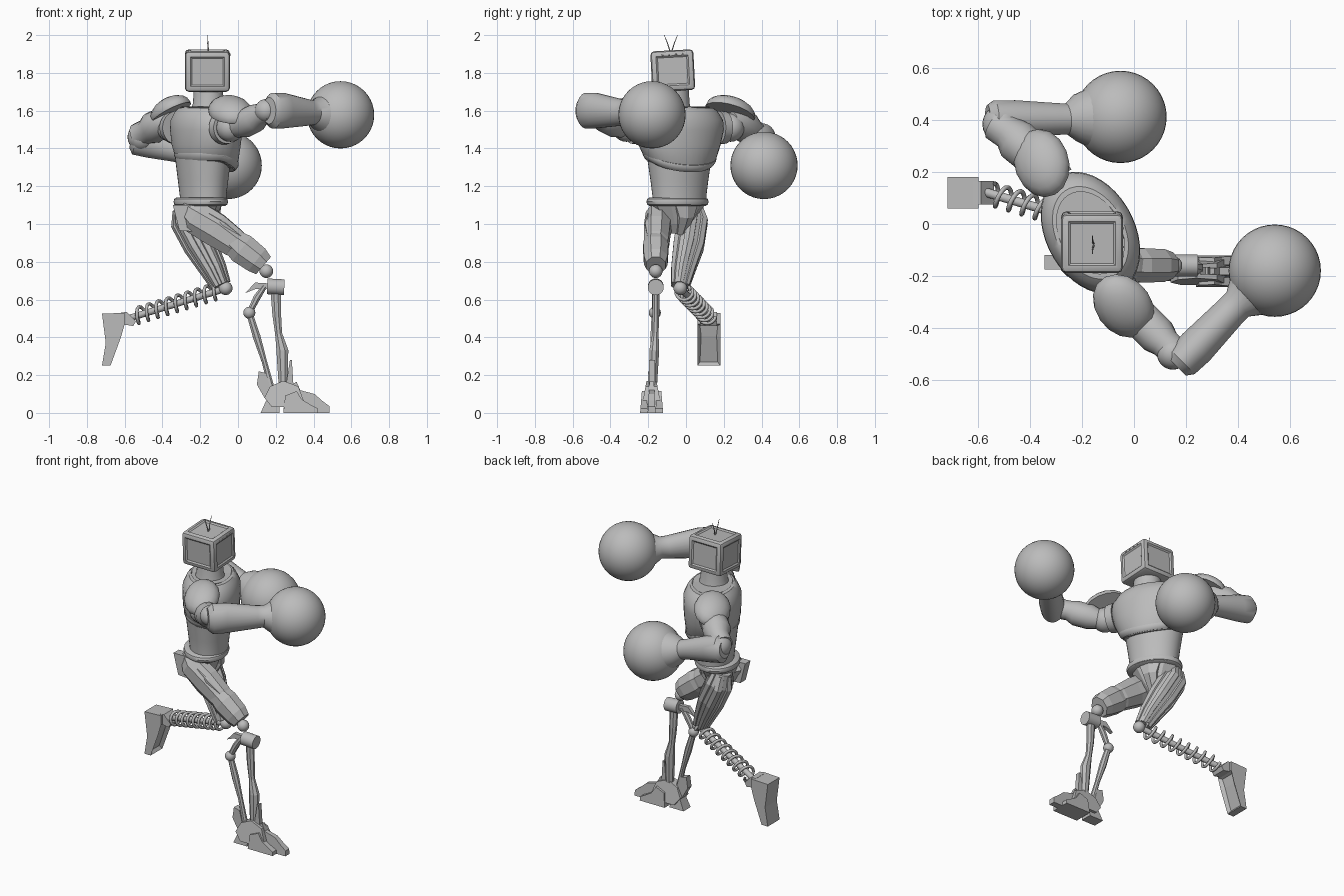
import bpy, bmesh, math
from mathutils import Vector as V, Matrix, Euler

cube = bpy.data.objects.get("Cube")
if cube:
    bpy.data.objects.remove(cube)

grey = bpy.data.materials.new("grey_metal")
grey.use_nodes = True
GREY = (0.5, 0.5, 0.5, 1)
grey.diffuse_color = GREY
grey.node_tree.nodes["Principled BSDF"].inputs["Base Color"].default_value = GREY

TWIST = math.radians(28)                                 # chest direction
CHEST = V((math.cos(TWIST), math.sin(TWIST), 0))
SIDE = V((CHEST.y, -CHEST.x, 0))                         # towards the front arm


def finish(name, bm, smooth=35):
    bmesh.ops.recalc_face_normals(bm, faces=bm.faces)
    me = bpy.data.meshes.new(name)
    bm.to_mesh(me)
    bm.free()
    me.materials.append(grey)
    ob = bpy.data.objects.new(name, me)
    bpy.context.collection.objects.link(ob)
    if smooth:
        bpy.ops.object.select_all(action='DESELECT')
        ob.select_set(True)
        bpy.context.view_layer.objects.active = ob
        bpy.ops.object.shade_smooth_by_angle(angle=math.radians(smooth))
    return ob


def loft(name, stations, sides=24, hint=(0, 0, 1), smooth=35):
    """Skin rings (x, y, z, side radius, up radius) along a path."""
    bm = bmesh.new()
    pts = [V(s[:3]) for s in stations]
    rings = []
    for i, s in enumerate(stations):
        d = (pts[min(i + 1, len(pts) - 1)] - pts[max(i - 1, 0)]).normalized()
        u = d.cross(V(hint)).normalized()
        v = u.cross(d)
        ru, rv = s[3], s[-1]
        ring = []
        for k in range(sides):
            a = math.tau * (k + 0.5) / sides
            ring.append(bm.verts.new(pts[i] + u * ru * math.cos(a) + v * rv * math.sin(a)))
        rings.append(ring)
    for a, b in zip(rings, rings[1:]):
        for k in range(sides):
            j = (k + 1) % sides
            bm.faces.new((a[k], a[j], b[j], b[k]))
    bm.faces.new(rings[0])
    bm.faces.new(rings[-1])
    return finish(name, bm, smooth)


def ball(name, p, r, seg=24):
    bm = bmesh.new()
    bmesh.ops.create_uvsphere(bm, u_segments=seg, v_segments=seg // 2, radius=r,
                              matrix=Matrix.Translation(p))
    return finish(name, bm)


def prism(name, outline, y0, y1, pinch=1.0, recess=False):
    """Extrude an x-z outline along y; pinch narrows the top."""
    bm = bmesh.new()
    top = max(z for x, z in outline)
    low = min(z for x, z in outline)
    mid = (y0 + y1) / 2
    ends = []
    for y in (y0, y1):
        ends.append([bm.verts.new((x, mid + (y - mid) * (1 + (pinch - 1) * (z - low) / (top - low)), z))
                     for x, z in outline])
        bm.faces.new(ends[-1])
    n = len(outline)
    for k in range(n):
        j = (k + 1) % n
        bm.faces.new((ends[0][k], ends[0][j], ends[1][j], ends[1][k]))
    if recess:
        bmesh.ops.recalc_face_normals(bm, faces=bm.faces)
        picked = [f for f in bm.faces if f.normal.x > 0.85 and f.normal.z < 0]
        bmesh.ops.inset_region(bm, faces=picked, thickness=0.02, depth=-0.02)
    return finish(name, bm, 0)


def upright(name, rings, cx, cy, sides=40, smooth=35):
    """Rings (z, half width, half depth) facing the chest direction."""
    return loft(name, [(cx, cy, z, w, d) for z, w, d in rings], sides, CHEST, smooth)


# Head: bevelled box with recessed panels
bm = bmesh.new()
bmesh.ops.create_cube(bm, size=1)
bmesh.ops.scale(bm, vec=(0.238, 0.228, 0.215), verts=bm.verts)
bmesh.ops.bevel(bm, geom=bm.edges[:], offset=0.02, segments=2, affect='EDGES', profile=0.5)
panels = [f for f in bm.faces if f.calc_area() > 0.02 and f.normal.z > -0.5]
bmesh.ops.inset_individual(bm, faces=panels, thickness=0.012, depth=0)
bmesh.ops.inset_individual(bm, faces=panels, thickness=0.012, depth=-0.007)
head = finish("head", bm)
head.location = (-0.162, -0.07, 1.812)
head.rotation_euler = Euler((math.radians(3), 0, 0))
for i in range(4):
    ball("head_rivet", (-0.045, -0.125 + i * 0.036, 1.893 + i * 0.002), 0.006, 8)
for y in (-0.115, -0.045):
    loft("antenna", [(-0.155, -0.08, 1.9, 0.004), (-0.16, (y - 0.08) / 2, 1.955, 0.003),
                     (-0.16, y, 2.0, 0.0015)], 6, (1, 0, 0))

# Trunk: the chest and its rim dip at the front
upright("neck", [(1.58, .1, .1), (1.64, .085, .08), (1.74, .08, .075)], -.157, -.065)
chest = upright("chest", [(1.33, .17, .14), (1.36, .2, .155), (1.42, .23, .168), (1.5, .25, .172),
                          (1.55, .245, .17), (1.595, .215, .15), (1.615, .19, .132), (1.622, .17, .12),
                          (1.61, .155, .105)], -.168, -.034)
rim = upright("chest_rim", [(1.335, .18, .145), (1.345, .19, .154), (1.365, .203, .162), (1.375, .203, .162)],
              -.168, -.034)
for part in (chest, rim):
    for v in part.data.vertices:
        if v.co.z < 1.4:
            v.co.z -= 0.4 * max(0, (v.co - V((-.168, -.034, 0))).dot(CHEST))
upright("waist", [(1.1, .15, .115), (1.15, .15, .115), (1.23, .16, .125), (1.36, .18, .14)], -.185, -.035)
upright("belt", [(1.095, .155, .12), (1.103, .167, .132), (1.118, .172, .136),
                 (1.133, .167, .132), (1.14, .155, .12)], -.197, -.045)
upright("pelvis", [(.95, .05, .05), (1.0, .085, .08), (1.1, .15, .115)], -.21, -.045, 10, 0)
at = V((-.21, -.045, 0)) + CHEST * .09
loft("front_hip_plate", [(*(at + V((0, 0, 1.1))), .075, .03), (*(at + V((0, 0, 1.04))), .05, .03),
                         (*(at - CHEST * .05 + V((0, 0, .95))), .03, .02)], 6, CHEST, 0)
prism("side_hip_plate", [(-.345, 1.1), (-.175, 1.1), (-.2, 1.0), (-.235, .96), (-.31, .965)], -.175, -.12)

# Shoulder caps: flat tilted half domes over ball joints
for label, p, s in (("front", V((-.04, -.315, 1.595)), 1), ("back", V((-.355, .235, 1.595)), -1)):
    bm = bmesh.new()
    bmesh.ops.create_uvsphere(bm, u_segments=16, v_segments=10, radius=1)
    cut = bmesh.ops.bisect_plane(bm, geom=bm.verts[:] + bm.edges[:] + bm.faces[:],
                                 plane_co=(0, 0, -.1), plane_no=(0, 0, -1), clear_outer=True)
    open_edge = [e for e in cut['geom_cut'] if isinstance(e, bmesh.types.BMEdge)]
    bmesh.ops.edgeloop_fill(bm, edges=open_edge)
    bmesh.ops.scale(bm, vec=(0.14, 0.11, 0.075), verts=bm.verts)
    up = (V((0, 0, 1)) + SIDE * s * .4 - CHEST * .3).normalized()
    across = up.cross(SIDE * s).normalized()
    turn = Matrix((across.cross(up), across, up)).transposed()
    bmesh.ops.transform(bm, matrix=Matrix.Translation(p) @ turn.to_4x4(), verts=bm.verts)
    finish(label + "_shoulder_cap", bm)
    joint = p - V((0, 0, .085))
    ball(label + "_shoulder_ball", joint, .075)
    a, b = joint - SIDE * s * .075, joint - SIDE * s * .03
    loft(label + "_shoulder_socket", [(*a, .09), (*b, .085)])

# Front arm
loft("front_upper_arm", [(-.02, -.33, 1.51, .055), (.03, -.37, 1.53, .075), (.09, -.43, 1.56, .075), (.12, -.46, 1.58, .06),
                         (.17, -.51, 1.6, .06)], 16)
ball("front_elbow", (.15, -.5, 1.6), .062)
loft("front_forearm", [(.165, -.55, 1.6, .05, .07), (.185, -.53, 1.6, .07, .095), (.24, -.475, 1.6, .074, .094),
                       (.37, -.34, 1.59, .064, .07), (.4, -.31, 1.59, .064, .066), (.43, -.285, 1.585, .09, .09),
                       (.48, -.235, 1.58, .12, .12)])
ball("front_glove", (.543, -.18, 1.578), .178, 40)

# Back arm
loft("back_upper_arm", [(-.35, .23, 1.54, .06), (-.39, .265, 1.54, .08), (-.45, .32, 1.51, .085),
                        (-.48, .35, 1.49, .068), (-.53, .385, 1.465, .068)], 16)
ball("back_elbow", (-.51, .385, 1.46), .075)
loft("back_forearm", [(-.565, .405, 1.455, .055), (-.54, .405, 1.45, .072, .085), (-.46, .405, 1.43, .073, .082),
                      (-.3, .405, 1.385, .062, .062), (-.26, .405, 1.372, .06, .06), (-.225, .41, 1.36, .09, .09),
                      (-.15, .41, 1.34, .125, .125)])
ball("back_glove", (-.052, .413, 1.31), .178, 40)

# Front thigh: angular armour
loft("front_thigh", [(-.28, -.11, 1.09, .05, .055), (-.22, -.14, 1.035, .075, .095), (-.12, -.152, .97, .075, .095),
                     (-.02, -.156, .9, .07, .082), (.02, -.16, .875, .058, .07)], 8, smooth=0)
loft("front_knee_guard", [(-.03, -.16, .91, .065, .072), (.02, -.16, .87, .072, .088), (.1, -.16, .81, .068, .08),
                          (.135, -.16, .78, .055, .065)], 8, smooth=0)
loft("front_thigh_plate", [(-.16, -.155, 1.04, .055, .035), (-.08, -.16, .99, .065, .038),
                           (.03, -.16, .91, .048, .025)], 6, smooth=0)
ball("front_knee_ball", (.15, -.16, .75), .036)

# Front shin: pivot, fin and two struts
loft("front_shin_pivot", [(.155, -.16, .67, .042), (.245, -.16, .665, .042)])
prism("front_shin_fin", [(.04, .635), (.09, .69), (.17, .685), (.17, .655), (.09, .655)], -.172, -.148)
loft("front_shin_strut", [(.2, -.16, .65, .02, .03), (.205, -.16, .52, .02, .025), (.215, -.162, .42, .018, .02),
                          (.235, -.168, .33, .028, .034), (.24, -.175, .12, .022, .025)], 8, (1, 0, 0), 0)
ball("rear_strut_joint", (.06, -.165, .53), .032, 16)
loft("rear_strut_top", [(.14, -.16, .67, .015), (.1, -.162, .61, .02), (.06, -.165, .53, .016)], 8, (1, 0, 0))
loft("rear_strut_bottom", [(.06, -.165, .53, .018), (.1, -.168, .4, .022), (.14, -.172, .27, .015),
                           (.18, -.18, .12, .018)], 8, (1, 0, 0))

# Front foot: core, spurs and toes, the outer toes lower and shorter
prism("foot_core", [(.18, .03), (.14, .08), (.17, .14), (.24, .17), (.32, .14), (.36, .03)], -.235, -.13, .5)
prism("heel_spur", [(.12, .0), (.16, .09), (.22, .11), (.22, .0)], -.22, -.145, .7)
prism("ankle_spur", [(.1, .15), (.11, .22), (.15, .21), (.18, .1), (.14, .08)], -.2, -.16)
prism("ankle_fin", [(.25, .12), (.275, .28), (.285, .28), (.295, .12)], -.195, -.165)
for y, tip, tall in ((-.222, .42, .7), (-.182, .485, 1), (-.142, .42, .7)):
    prism("toe", [(x, z * tall) for x, z in ((.24, .0), (.25, .13), (.31, .165), (.33, .12), (tip - .08, .1),
                                             (tip - .04, .065), (tip, .035), (tip, .0))], y - .021, y + .021, .55)

# Back thigh: core wrapped in long slats
path = [(V((-.285, .03, 1.09)), .06), (V((-.27, .035, 1.02)), .083), (V((-.2, .015, .89)), .083),
        (V((-.13, -.015, .76)), .065), (V((-.09, -.03, .675)), .05)]
loft("back_thigh", [(*p, r * .9) for p, r in path], 12, (1, 0, 0), 0)
axis = (path[-1][0] - path[0][0]).normalized()
u = axis.cross(V((0, 1, 0))).normalized()
w = axis.cross(u)
for i in range(6):
    a = math.tau * i / 6
    out = u * math.cos(a) + w * math.sin(a)
    loft("back_thigh_slat", [(*(p + out * r * .8), r * .36, r * .3) for p, r in path], 6, out, 0)
ball("back_knee_ball", (-.065, -.03, .66), .036)

# Back shin: rod inside a coil spring
start, end = V((-.06, -.03, .66)), V((-.58, .125, .5))
loft("spring_rod", [(*start, .018), (*end, .018)], 12)
axis = (end - start).normalized()
u = axis.cross(V((0, 0, 1))).normalized()
w = u.cross(axis)
curve = bpy.data.curves.new("spring", 'CURVE')
curve.dimensions = '3D'
curve.bevel_depth = 0.009
curve.bevel_resolution = 2
turns, steps = 9, 180
line = curve.splines.new('POLY')
line.points.add(steps)
for i, point in enumerate(line.points):
    t = i / steps
    a = math.tau * turns * t
    p = start.lerp(end, .06 + .88 * t) + (u * math.cos(a) + w * math.sin(a)) * .042
    point.co = (*p, 1)
curve.materials.append(grey)
spring = bpy.data.objects.new("spring", curve)
bpy.context.collection.objects.link(spring)
bpy.ops.object.select_all(action='DESELECT')
spring.select_set(True)
bpy.context.view_layer.objects.active = spring
bpy.ops.object.convert(target='MESH')

# Back foot: blade with a recessed sole
prism("back_foot", [(-.72, .525), (-.6, .53), (-.6, .47), (-.62, .4), (-.675, .25), (-.72, .25), (-.7, .37)],
      .06, .182, recess=True)
prism("back_foot_bracket", [(-.62, .53), (-.59, .535), (-.54, .485), (-.555, .46), (-.62, .47)], .075, .165)
